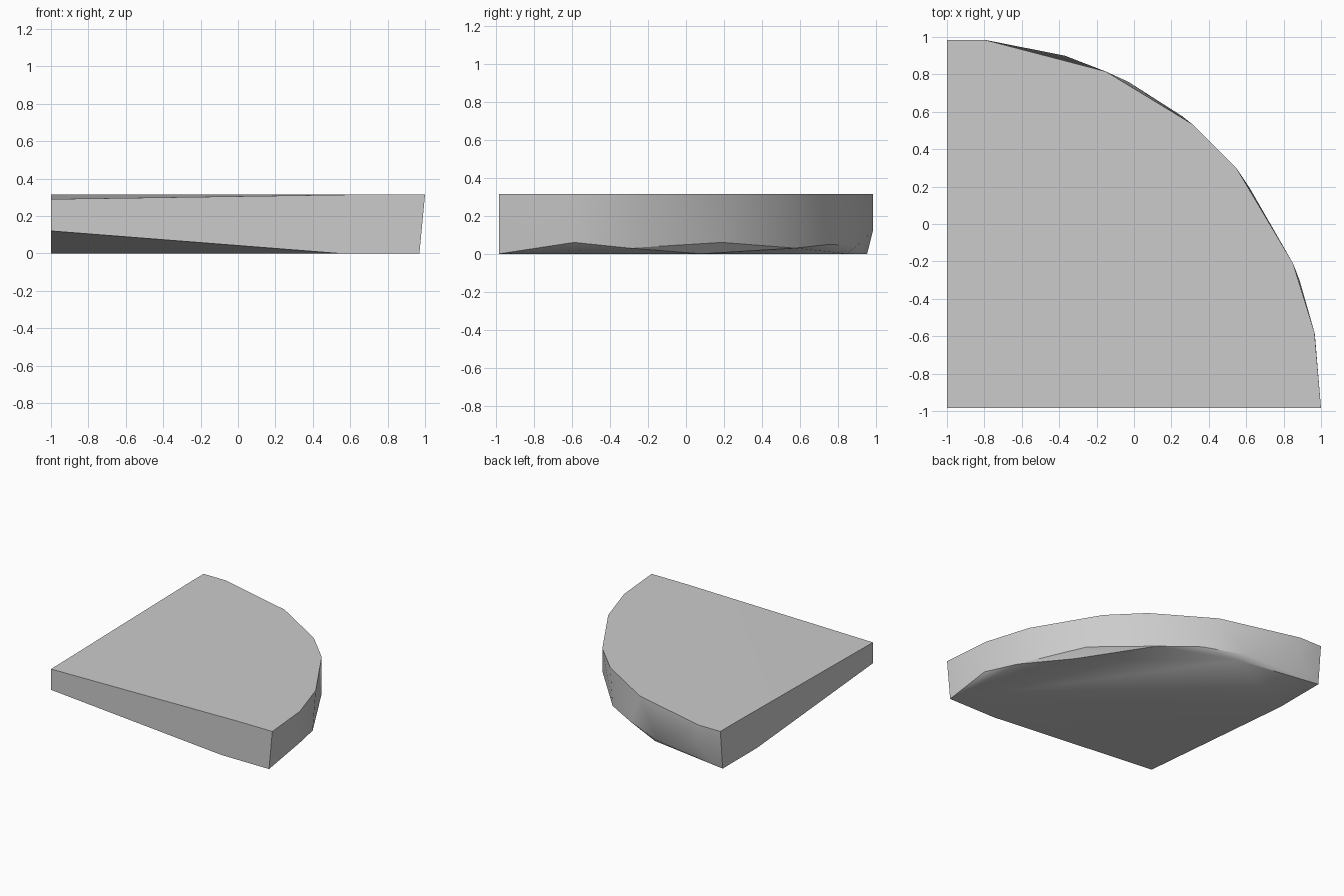
import bpy
import bmesh
import math

cube = bpy.data.objects.get("Cube")
if cube:
    bpy.data.objects.remove(cube)

TOP = 0.315

# Plain grey stone
stone = bpy.data.materials.new("stone_grey")
stone.use_nodes = True
grey = (0.6, 0.6, 0.6, 1)
stone.diffuse_color = grey
stone.node_tree.nodes["Principled BSDF"].inputs["Base Color"].default_value = grey

# Level top rim following the quarter arc, ending at the crease on both straight sides
rim = [(-1, 0.8), (-1, 0.985), (-0.8, 0.985), (-0.15, 0.815), (0.31, 0.535),
       (0.55, 0.295), (0.85, -0.21), (0.965, -0.58), (1, -0.985), (0.68, -0.985)]

# Flat underside
base = [(0.54, -0.985), (0.97, -0.985), (0.64, 0.08), (-0.31, 0.845),
        (-1, 0.955), (-1, 0.51)]

# Worn points of the curved wall and its lower edge
worn = [(-0.8, 0.985, 0.12), (-0.37, 0.9, 0.04), (-0.03, 0.76, 0.05),
        (0.26, 0.575, 0.03), (0.62, 0.19, 0.06), (0.885, -0.3, 0.03),
        (0.967, -0.59, 0.06)]

# Thin inner corner
corner = [(-1, -0.985, 0.29), (-1, -0.985, 0.12)]

points = [(x, y, TOP) for x, y in rim] + [(x, y, 0) for x, y in base] + worn + corner

# Wrap the points into a closed slab
bm = bmesh.new()
for p in points:
    bm.verts.new(p)
hull = bmesh.ops.convex_hull(bm, input=bm.verts[:])
spare = {g for g in hull["geom_interior"] + hull["geom_unused"]
         if isinstance(g, bmesh.types.BMVert)}
bmesh.ops.delete(bm, geom=list(spare), context='VERTS')
bmesh.ops.dissolve_limit(bm, angle_limit=math.radians(0.3),
                         verts=bm.verts[:], edges=bm.edges[:])
bmesh.ops.recalc_face_normals(bm, faces=bm.faces[:])

mesh = bpy.data.meshes.new("quarter_slab")
bm.to_mesh(mesh)
bm.free()
mesh.materials.append(stone)
slab = bpy.data.objects.new("quarter_slab", mesh)
bpy.context.collection.objects.link(slab)

# Soft curved wall, crisp rims
bpy.context.view_layer.objects.active = slab
slab.select_set(True)
bpy.ops.object.shade_smooth_by_angle(angle=math.radians(30))
